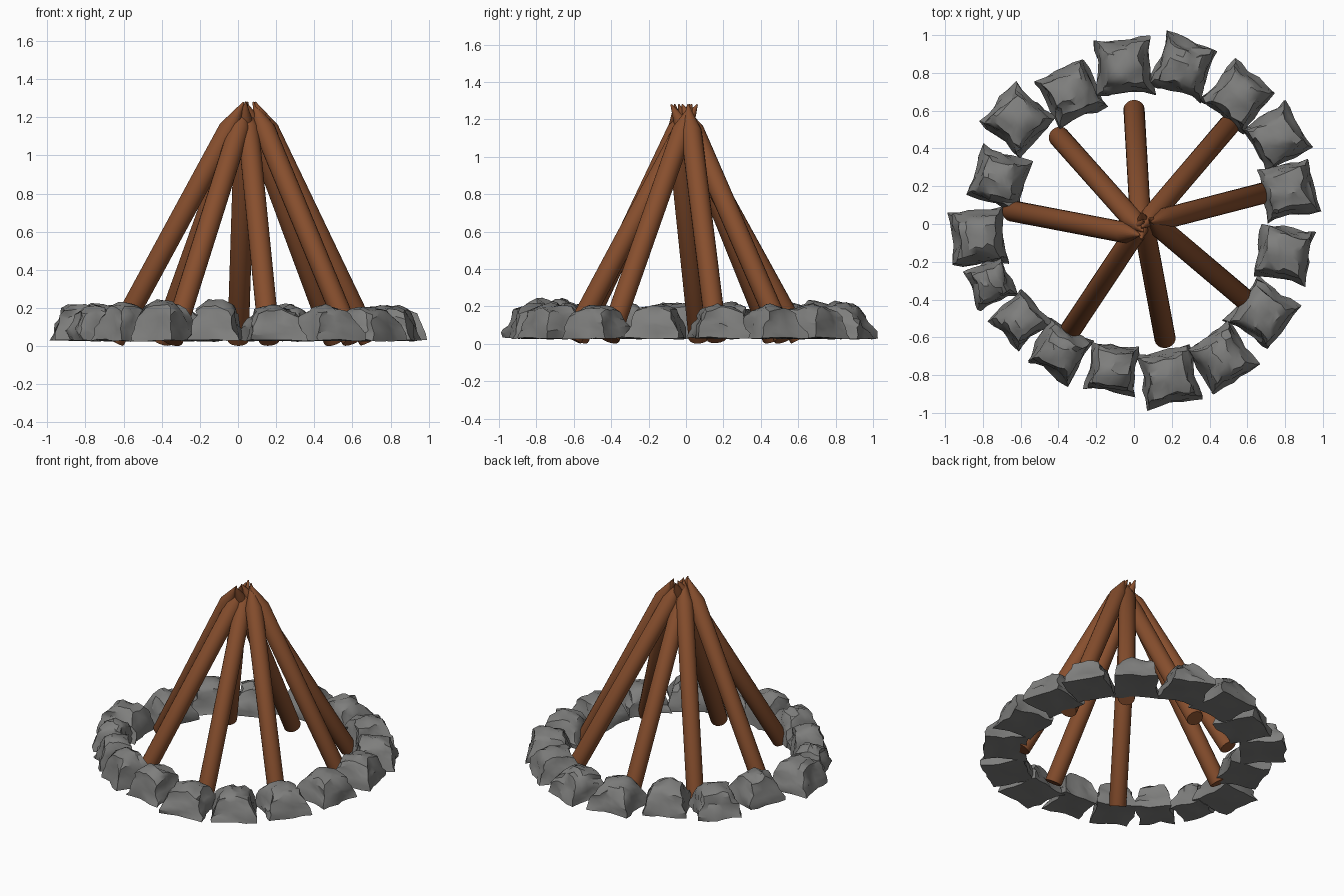
import bpy, bmesh, math, random
from mathutils import Vector, noise

if "Cube" in bpy.data.objects:
    bpy.data.objects.remove(bpy.data.objects["Cube"])

random.seed(7)


def material(name, rgb):
    m = bpy.data.materials.new(name)
    m.diffuse_color = (*rgb, 1)
    m.use_nodes = True
    m.node_tree.nodes["Principled BSDF"].inputs["Base Color"].default_value = m.diffuse_color
    return m


bark = material("bark brown", (0.245, 0.078, 0.027))
rock = material("rock grey", (0.21, 0.21, 0.205))


def finish(bm, name, mat, angle):
    bmesh.ops.recalc_face_normals(bm, faces=bm.faces)
    me = bpy.data.meshes.new(name)
    bm.to_mesh(me)
    bm.free()
    me.materials.append(mat)
    ob = bpy.data.objects.new(name, me)
    bpy.context.collection.objects.link(ob)
    me.shade_smooth()
    me.set_sharp_from_angle(angle=math.radians(angle))
    return ob


# Log: round pole with a sharpened upper end
def log(name, base, tip, r=0.056, sides=20):
    a, b = Vector((*base, 0.027)), Vector((*tip, 1.28))
    axis = b - a
    q = axis.to_track_quat('Z', 'Y')
    length = axis.length
    bm = bmesh.new()
    rings = []
    for z, rad in ((0, r * 0.95), (0.006, r), (length - 0.16, r), (length, 0.004)):
        rings.append([bm.verts.new(a + q @ Vector((rad * math.cos(t), rad * math.sin(t), z)))
                      for t in (2 * math.pi * i / sides for i in range(sides))])
    for lo, hi in zip(rings, rings[1:]):
        for i in range(sides):
            j = (i + 1) % sides
            bm.faces.new((lo[i], lo[j], hi[j], hi[i]))
    bm.faces.new(rings[0])
    bm.faces.new(rings[-1])
    finish(bm, name, bark, 30)


# Stone: tapered block with slightly flared corners, domed top and rough surface
def stone(name, x, y, size, height):
    bm = bmesh.new()
    bmesh.ops.create_cube(bm, size=2)
    bmesh.ops.subdivide_edges(bm, edges=bm.edges[:], cuts=4, use_grid_fill=True)
    seed = Vector((random.uniform(0, 50), random.uniform(0, 50), 0))
    turn = math.atan2(y, x) + math.pi / 2
    c, s = math.cos(turn), math.sin(turn)
    h = size / 2
    for v in bm.verts:
        u, w, t = v.co.x, v.co.y, (v.co.z + 1) / 2
        k = 1.0 - 0.36 * t ** 1.4
        px = u * k * (1 - 0.06 * (1 - w * w)) * h
        py = w * k * (1 - 0.06 * (1 - u * u)) * h
        pz = 0.03 + height * t * (1 - 0.12 * (u * u + w * w))
        n = noise.noise_vector(v.co * 1.3 + seed) * 0.024
        n += Vector([random.uniform(-1, 1) for _ in range(3)]) * 0.006
        px, py = px + n.x, py + n.y
        pz += n.z * (1 if t > 0.1 else 0.4)
        v.co = (x + px * c - py * s, y + px * s + py * c, max(pz, 0.02))
    finish(bm, name, rock, 35)


# Eight poles leaning together: (foot, tip)
poles = [((0.0, 0.61), (0.04, -0.08)), ((0.505, 0.525), (0.04, -0.02)),
         ((0.69, 0.165), (0.09, 0.01)), ((0.60, -0.41), (0.08, 0.03)),
         ((0.165, -0.61), (0.04, 0.06)), ((-0.345, -0.575), (0.05, 0.02)),
         ((-0.65, 0.07), (0.03, -0.06)), ((-0.40, 0.465), (0.05, -0.04))]
for i, (foot, tip) in enumerate(poles):
    log(f"log_{i + 1}", foot, tip)

# Ring of stones: x, y, width, height
stones = [(-0.055, 0.835, 0.30, 0.19), (0.26, 0.83, 0.29, 0.18), (0.55, 0.675, 0.29, 0.18),
          (0.755, 0.46, 0.28, 0.18), (0.815, 0.18, 0.28, 0.18), (0.795, -0.155, 0.29, 0.18),
          (0.68, -0.475, 0.29, 0.18), (0.465, -0.705, 0.29, 0.18), (0.185, -0.81, 0.30, 0.18),
          (-0.115, -0.765, 0.26, 0.21), (-0.39, -0.675, 0.26, 0.21), (-0.60, -0.51, 0.24, 0.20),
          (-0.76, -0.31, 0.22, 0.18), (-0.825, -0.07, 0.29, 0.19), (-0.715, 0.24, 0.28, 0.19),
          (-0.615, 0.55, 0.29, 0.19), (-0.335, 0.69, 0.29, 0.19)]
for i, s in enumerate(stones):
    stone(f"stone_{i + 1}", *s)
